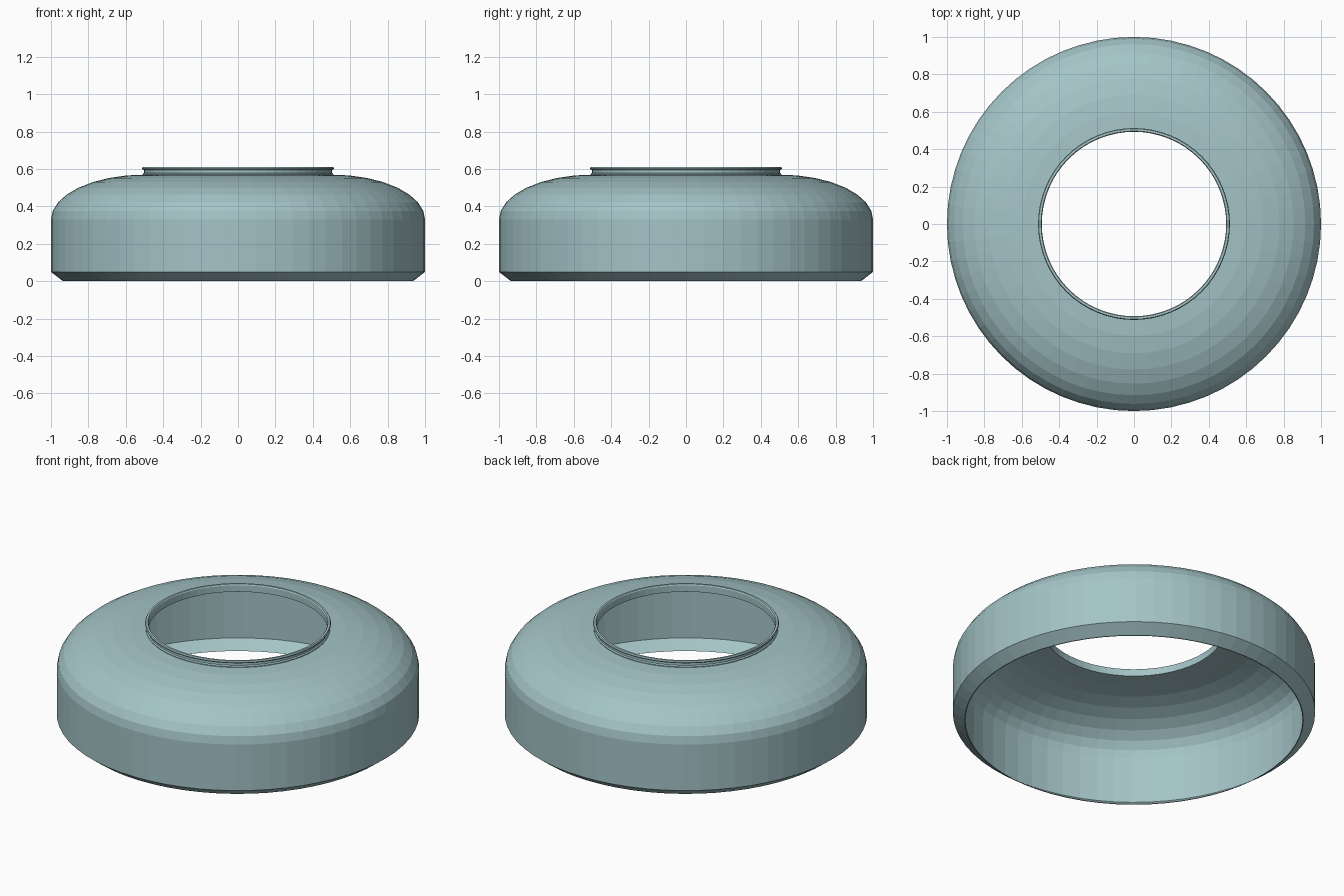
import bpy
import bmesh
from math import sin, cos, pi, radians

cube = bpy.data.objects.get("Cube")
if cube:
    bpy.data.objects.remove(cube, do_unlink=True)

SIDES = 64

mat = bpy.data.materials.new("pale_teal")
mat.use_nodes = True
colour = (0.37, 0.55, 0.57, 1)
mat.diffuse_color = colour
bsdf = next(n for n in mat.node_tree.nodes if n.type == "BSDF_PRINCIPLED")
bsdf.inputs["Base Color"].default_value = colour


def lathe(name, profile):
    """Spin a closed (radius, height) section around the z axis."""
    bm = bmesh.new()
    verts = [bm.verts.new((r, 0, z)) for r, z in profile]
    edges = [bm.edges.new((v, verts[(i + 1) % len(verts)])) for i, v in enumerate(verts)]
    bmesh.ops.spin(bm, geom=verts + edges, cent=(0, 0, 0), axis=(0, 0, 1),
                   angle=2 * pi, steps=SIDES, use_merge=True)
    bmesh.ops.remove_doubles(bm, verts=bm.verts, dist=0.0001)
    bmesh.ops.recalc_face_normals(bm, faces=bm.faces)
    mesh = bpy.data.meshes.new(name)
    bm.to_mesh(mesh)
    bm.free()
    mesh.materials.append(mat)
    obj = bpy.data.objects.new(name, mesh)
    bpy.context.collection.objects.link(obj)
    return obj


def shell_side(inset):
    """Chamfered foot, straight wall and elliptical shoulder."""
    points = [(0.935 - inset, 0), (1 - inset, 0.05)]
    for i in range(9):
        a = radians(90 * i / 8)
        points.append((0.5 + (0.5 - inset) * cos(a), 0.33 + (0.24 - inset) * sin(a)))
    return points


# Thin hollow body: outer skin up, inner skin back down
lathe("body_shell", shell_side(0) + shell_side(0.005)[::-1])

# Short neck with a rolled lip around the opening
lathe("neck_rim", [
    (0.493, 0.565), (0.508, 0.565), (0.508, 0.574), (0.502, 0.58),
    (0.502, 0.594), (0.511, 0.597), (0.513, 0.603), (0.509, 0.61),
    (0.497, 0.61), (0.493, 0.604),
])
